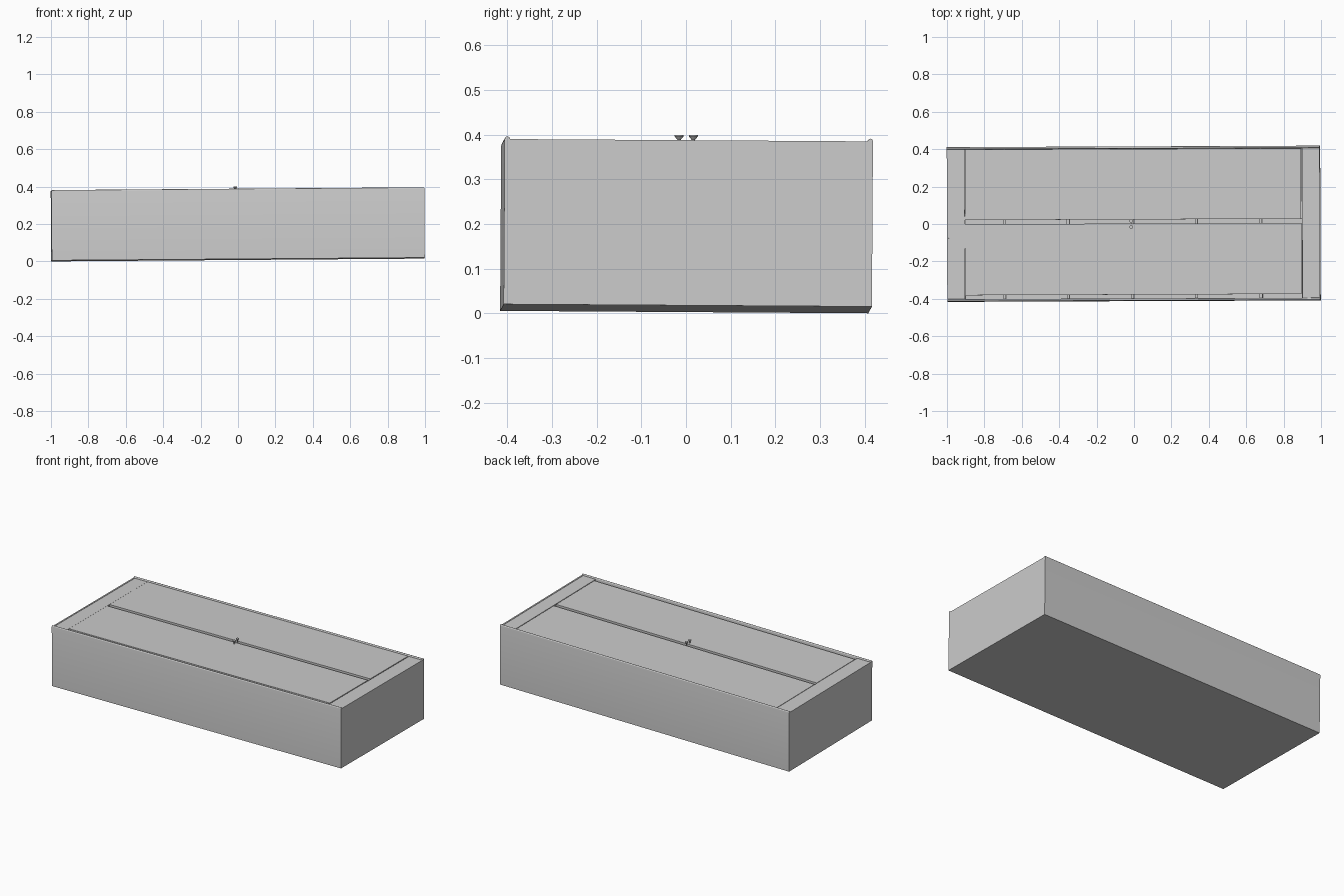
import bpy, bmesh, math
from mathutils import Matrix

if "Cube" in bpy.data.objects:
    bpy.data.objects.remove(bpy.data.objects["Cube"], do_unlink=True)

grey = bpy.data.materials.new("light_grey")
grey.use_nodes = True
colour = (0.6, 0.6, 0.6, 1)
grey.diffuse_color = colour
grey.node_tree.nodes["Principled BSDF"].inputs["Base Color"].default_value = colour

# The cabinet lies on its back, resting very slightly askew
TILT = (Matrix.Translation((0, 0, 0.0102)) @ Matrix.Rotation(0.004, 4, 'Z')
        @ Matrix.Rotation(-0.0075, 4, 'Y') @ Matrix.Rotation(-0.0065, 4, 'X'))


def finish(bm, name):
    bmesh.ops.recalc_face_normals(bm, faces=bm.faces)
    mesh = bpy.data.meshes.new(name)
    bm.to_mesh(mesh)
    bm.free()
    mesh.materials.append(grey)
    obj = bpy.data.objects.new(name, mesh)
    bpy.context.collection.objects.link(obj)
    obj.matrix_world = TILT
    return obj


def box(name, x0, x1, y0, y1, z0, z1):
    bm = bmesh.new()
    size = Matrix.Diagonal((x1 - x0, y1 - y0, z1 - z0, 1))
    centre = Matrix.Translation(((x0 + x1) / 2, (y0 + y1) / 2, (z0 + z1) / 2))
    bmesh.ops.create_cube(bm, size=1, matrix=centre @ size)
    return finish(bm, name)


def rounded_panel(name, y, half, top, length):
    """Upright board along x with a half-round upper edge."""
    bm = bmesh.new()
    pts = [(y - half, 0), (y + half, 0)]
    for i in range(9):
        a = math.pi * i / 8
        pts.append((y + half * math.cos(a), top - half + half * math.sin(a)))
    face = bm.faces.new([bm.verts.new((-length, py, pz)) for py, pz in pts])
    ext = bmesh.ops.extrude_face_region(bm, geom=[face])
    verts = [v for v in ext["geom"] if isinstance(v, bmesh.types.BMVert)]
    bmesh.ops.translate(bm, verts=verts, vec=(2 * length, 0, 0))
    return finish(bm, name)


# Carcass: back board, sides, ends and end rails
box("back_board", -0.997, 0.997, -0.402, 0.402, 0, 0.012)
rounded_panel("front_side_panel", -0.4065, 0.006, 0.376, 0.997)
rounded_panel("rear_side_panel", 0.4065, 0.006, 0.376, 0.997)
for side, s in (("left", 1), ("right", -1)):
    def span(a, b):
        return sorted((s * a, s * b))
    box(side + "_end_panel", *span(0.988, 0.997), -0.4005, 0.4005, 0.012, 0.370)
    box(side + "_end_rail", *span(0.902, 0.988), -0.4005, 0.4005, 0.350, 0.368)
    box(side + "_inner_board", *span(0.900, 0.915), -0.4005, 0.4005, 0.012, 0.350)

# Shelves seen through the door gaps
for i, x in enumerate((-0.69, -0.35, -0.005, 0.335, 0.68)):
    box("shelf_%d" % (i + 1), x - 0.007, x + 0.007, -0.4005, 0.4005, 0.012, 0.350)

# Pair of doors with narrow gaps along their long edges
box("front_door", -0.900, 0.897, -0.380, 0.000, 0.353, 0.369)
box("rear_door", -0.900, 0.897, 0.022, 0.399, 0.353, 0.369)

# Flared door knobs
for name, y in (("front_knob", -0.016), ("rear_knob", 0.016 + 0.011)):
    bm = bmesh.new()
    y = -0.018 if name == "front_knob" else 0.014
    for r1, r2, z0, z1 in ((0.004, 0.004, 0.367, 0.379),
                           (0.004, 0.010, 0.379, 0.386),
                           (0.010, 0.010, 0.386, 0.3895)):
        bmesh.ops.create_cone(bm, cap_ends=True, segments=16, radius1=r1, radius2=r2,
                              depth=z1 - z0,
                              matrix=Matrix.Translation((-0.012, y, (z0 + z1) / 2)))
    finish(bm, name)

# Crisp edges, smooth rounded surfaces
bpy.ops.object.select_all(action='DESELECT')
for obj in bpy.context.collection.objects:
    if obj.type == 'MESH' and ("knob" in obj.name or "side_panel" in obj.name):
        obj.select_set(True)
        bpy.context.view_layer.objects.active = obj
bpy.ops.object.shade_smooth_by_angle(angle=math.radians(30))
